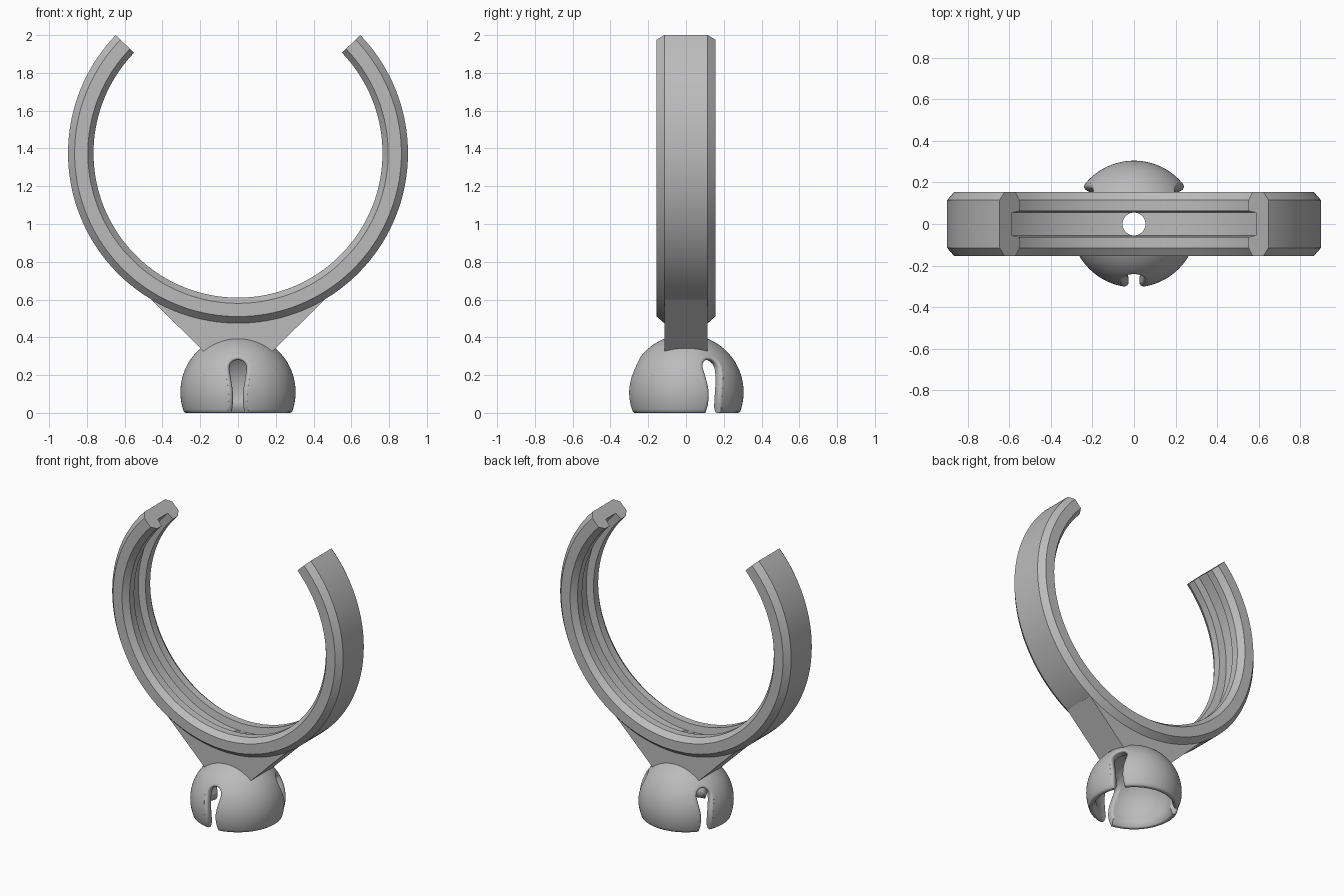
import bpy, bmesh
from math import sin, cos, pi, radians, sqrt
from mathutils import Vector, Matrix

if "Cube" in bpy.data.objects:
    bpy.data.objects.remove(bpy.data.objects["Cube"])

gray = bpy.data.materials.new("plain gray")
gray.use_nodes = True
gray.diffuse_color = (0.5, 0.5, 0.5, 1)
gray.node_tree.nodes["Principled BSDF"].inputs["Base Color"].default_value = (0.5, 0.5, 0.5, 1)

RING_Z, RING_R = 1.375, 0.9
BALL_Z, BALL_R, CAVITY_R = 0.11, 0.305, 0.25
HOLE_R = 0.055


def loft(name, sections, closed=False):
    """Skin a list of equal-length closed sections; cap the ends unless closed."""
    bm = bmesh.new()
    rows = [[bm.verts.new(p) for p in s] for s in sections]
    n = len(rows[0])
    pairs = list(zip(rows, rows[1:])) + ([(rows[-1], rows[0])] if closed else [])
    for a, b in pairs:
        for i in range(n):
            j = (i + 1) % n
            bm.faces.new((a[i], a[j], b[j], b[i]))
    if not closed:
        bm.faces.new(rows[0])
        bm.faces.new(rows[-1])
    bmesh.ops.recalc_face_normals(bm, faces=bm.faces)
    mesh = bpy.data.meshes.new(name)
    bm.to_mesh(mesh)
    bm.free()
    ob = bpy.data.objects.new(name, mesh)
    bpy.context.collection.objects.link(ob)
    mesh.materials.append(gray)
    return ob


def activate(ob):
    bpy.ops.object.select_all(action='DESELECT')
    ob.select_set(True)
    bpy.context.view_layer.objects.active = ob


def cut(ob, cutter):
    mod = ob.modifiers.new("cut", 'BOOLEAN')
    mod.operation, mod.solver, mod.object = 'DIFFERENCE', 'EXACT', cutter
    activate(ob)
    bpy.ops.object.modifier_apply(modifier=mod.name)


def discard(ob):
    bpy.data.objects.remove(ob)


def smooth(ob, angle=30):
    activate(ob)
    bpy.ops.object.shade_smooth_by_angle(angle=radians(angle))


def circle(r, z, n=48):
    return [(r * cos(2 * pi * i / n), r * sin(2 * pi * i / n), z) for i in range(n)]


# Open clip ring: chamfered section with a groove along the inside
half = [(0.115, RING_R), (0.155, 0.865), (0.155, 0.795), (0.115, 0.765),
        (0.063, 0.765), (0.055, 0.815)]
section = half + [(-y, r) for y, r in reversed(half)]
start, sweep, steps = radians(-224), radians(268), 110
angles = [start + sweep * i / steps for i in range(steps + 1)]
ring = loft("clip_ring", [[(r * cos(a), y, RING_Z + r * sin(a)) for y, r in section]
                          for a in angles])

# Wedge neck between ring and ball
arc = [radians(-90 + 30.5 * k / 10) for k in range(-10, 11)]
outline = [(0.87 * cos(a), RING_Z + 0.87 * sin(a)) for a in arc]
outline += [(0.46, 0.6), (0.14, 0.285), (-0.14, 0.285), (-0.46, 0.6)]
neck = loft("neck", [[(x, y, z) for x, z in outline] for y in (-0.115, 0.115)])

# Trim the neck to the ball, then drill the vertical hole
bpy.ops.mesh.primitive_uv_sphere_add(segments=64, ring_count=32, radius=0.285,
                                     location=(0, 0, BALL_Z))
ball_cutter = bpy.context.object
cut(neck, ball_cutter)
discard(ball_cutter)
drill = loft("drill", [circle(HOLE_R, 0.25), circle(HOLE_R, 0.8)])
cut(neck, drill)
cut(ring, drill)
discard(drill)

# Hollow ball socket: revolved shell with rounded rim and flared mouth
def sphere_arc(radius, z_low, n=28):
    top, low = sqrt(radius ** 2 - HOLE_R ** 2), z_low - BALL_Z
    a0, a1 = Vector((HOLE_R, top)), Vector((sqrt(radius ** 2 - low ** 2), low))
    span = a0.angle(a1)
    first = a0.angle(Vector((0, 1)))
    return [(radius * sin(first + span * i / n), BALL_Z + radius * cos(first + span * i / n))
            for i in range(n + 1)]


rim = [(0.287, 0.006), (0.278, 0), (0.262, 0), (0.256, 0.005)]
shell = sphere_arc(BALL_R, 0.02) + rim + sphere_arc(CAVITY_R, 0.045)[::-1]
turns = [2 * pi * i / 96 for i in range(96)]
socket = loft("ball_socket", [[(r * cos(a), r * sin(a), z) for r, z in shell]
                              for a in turns], closed=True)

# Keyhole slots with rounded edges, three around the socket
side = [(0.036, -0.06), (0.034, 0), (0.028, 0.04), (0.026, 0.08), (0.028, 0.12),
        (0.034, 0.16), (0.041, 0.2)]
bulb = [(0.046 * cos(a), 0.235 + 0.046 * sin(a)) for a in [pi * k / 16 for k in range(17)]]
keyhole = [Vector(p) for p in side + bulb + [(-x, z) for x, z in reversed(side)]]


def grown(points, d):
    """Offset the keyhole outline outwards by d."""
    out = []
    for i, p in enumerate(points):
        t = points[min(i + 1, len(points) - 1)] - points[max(i - 1, 0)]
        out.append(p + Vector((t.y, -t.x)).normalized() * d)
    return out


def slot_section(radius, grow):
    return [(p.x, -sqrt(max(radius ** 2 - p.x ** 2 - (p.y - BALL_Z) ** 2, 0.0004)), p.y)
            for p in grown(keyhole, grow)]


quarter = [pi / 2 * k / 6 for k in range(7)]
F_IN, F_OUT = 0.015, 0.022
layers = [(CAVITY_R - 0.03, F_IN + 0.01)]
layers += [(CAVITY_R + F_IN * (1 - sin(t)), F_IN * (1 - cos(t))) for t in reversed(quarter)]
layers += [(BALL_R - F_OUT * (1 - sin(t)), F_OUT * (1 - cos(t))) for t in quarter]
layers += [(BALL_R + 0.03, F_OUT + 0.01)]
for k in range(3):
    slot = loft("slot_cutter", [slot_section(r, g) for r, g in layers])
    slot.data.transform(Matrix.Rotation(2 * pi * k / 3, 4, 'Z'))
    cut(socket, slot)
    discard(slot)

smooth(ring, 20)
smooth(neck, 30)
smooth(socket, 40)
